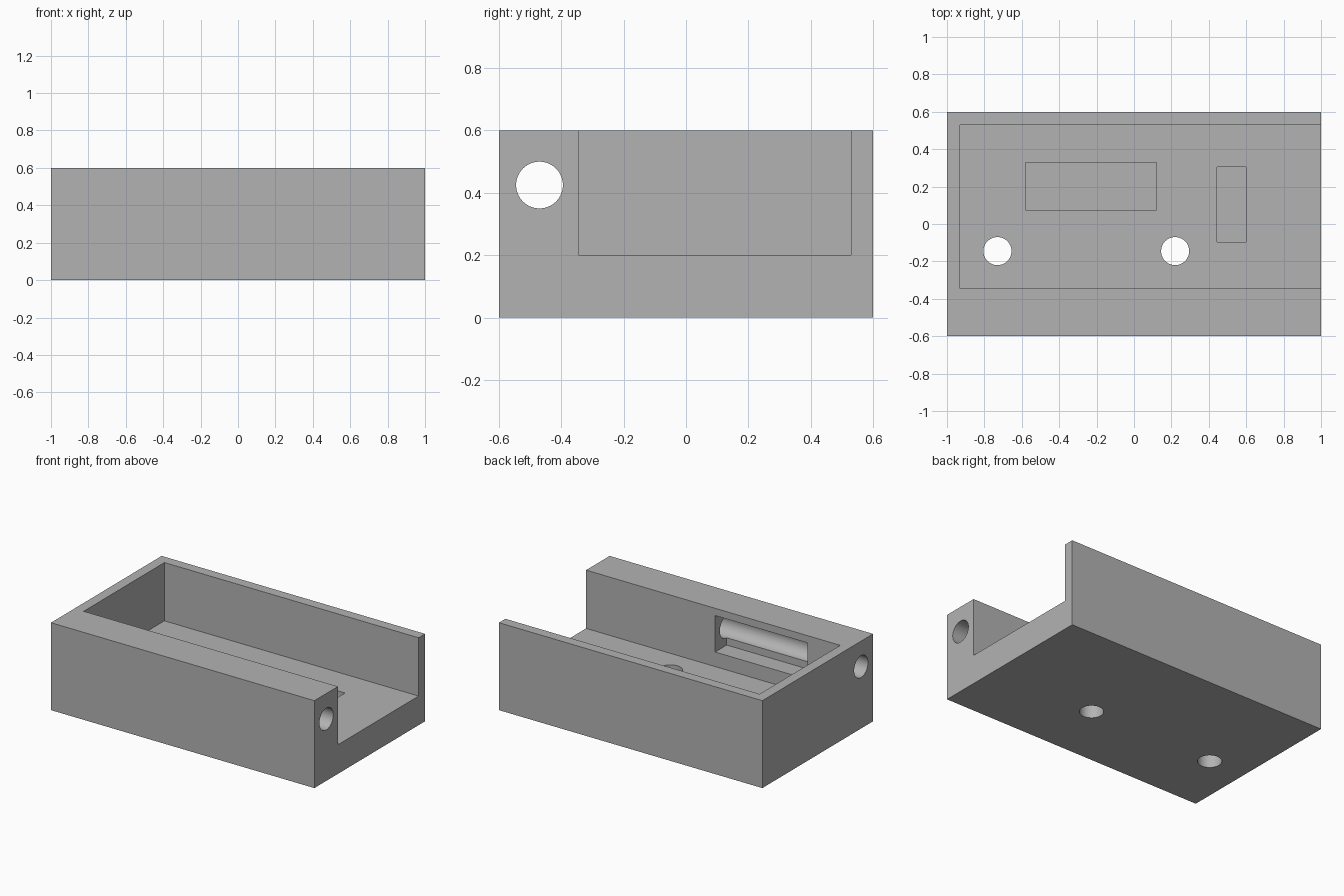
import bpy
import math

default = bpy.data.objects.get("Cube")
if default:
    bpy.data.objects.remove(default, do_unlink=True)

grey = bpy.data.materials.new("light grey")
grey.use_nodes = True
colour = (0.45, 0.45, 0.45, 1)
grey.diffuse_color = colour
grey.node_tree.nodes["Principled BSDF"].inputs["Base Color"].default_value = colour


def box(name, low, high):
    centre = [(a + b) / 2 for a, b in zip(low, high)]
    bpy.ops.mesh.primitive_cube_add(size=1, location=centre)
    obj = bpy.context.object
    obj.name = name
    obj.scale = [b - a for a, b in zip(low, high)]
    bpy.ops.object.transform_apply(location=True, rotation=True, scale=True)
    obj.data.materials.append(grey)
    return obj


def rod(name, centre, radius, length, tilt=0):
    bpy.ops.mesh.primitive_cylinder_add(vertices=64, radius=radius, depth=length,
                                        location=centre, rotation=(0, tilt, 0))
    obj = bpy.context.object
    obj.name = name
    obj.data.materials.append(grey)
    return obj


# Solid block
WIDTH, DEPTH, HEIGHT, FLOOR = 1.0, 0.6, 0.6, 0.2
BORE_Y, BORE_Z, RADIUS = -0.47, 0.425, 0.075
WALL_Y = -0.345
tray = box("tray", (-WIDTH, -DEPTH, 0), (WIDTH, DEPTH, HEIGHT))

cutters = [
    # Main cavity, open at the top and at one end
    box("cavity", (-0.93, WALL_Y, FLOOR), (1.2, 0.53, 0.8)),
    # Shallow pockets in the floor
    box("long_pocket", (-0.58, 0.075, 0.1), (0.12, 0.33, 0.3)),
    box("short_pocket", (0.445, -0.095, 0.1), (0.6, 0.305, 0.3)),
    # Window from the cavity into the thick wall, as deep as the bore axis
    box("wall_window", (-0.68, BORE_Y, 0.3), (0.02, WALL_Y + 0.1, 0.55)),
    # Bore along the thick wall
    rod("wall_bore", (0, BORE_Y, BORE_Z), RADIUS, 2.4, math.pi / 2),
]
# Holes through the floor
for x in (-0.73, 0.22):
    cutters.append(rod("floor_hole", (x, -0.145, 0.1), RADIUS, 0.5))

# Cut every opening in turn
for cutter in cutters:
    cutter.hide_render = True
    bpy.ops.object.select_all(action="DESELECT")
    tray.select_set(True)
    bpy.context.view_layer.objects.active = tray
    cut = tray.modifiers.new(cutter.name, "BOOLEAN")
    cut.operation = "DIFFERENCE"
    cut.solver = "EXACT"
    cut.object = cutter
    bpy.ops.object.modifier_apply(modifier=cut.name)
    bpy.data.objects.remove(cutter, do_unlink=True)

bpy.ops.object.shade_smooth_by_angle(angle=math.radians(30))
